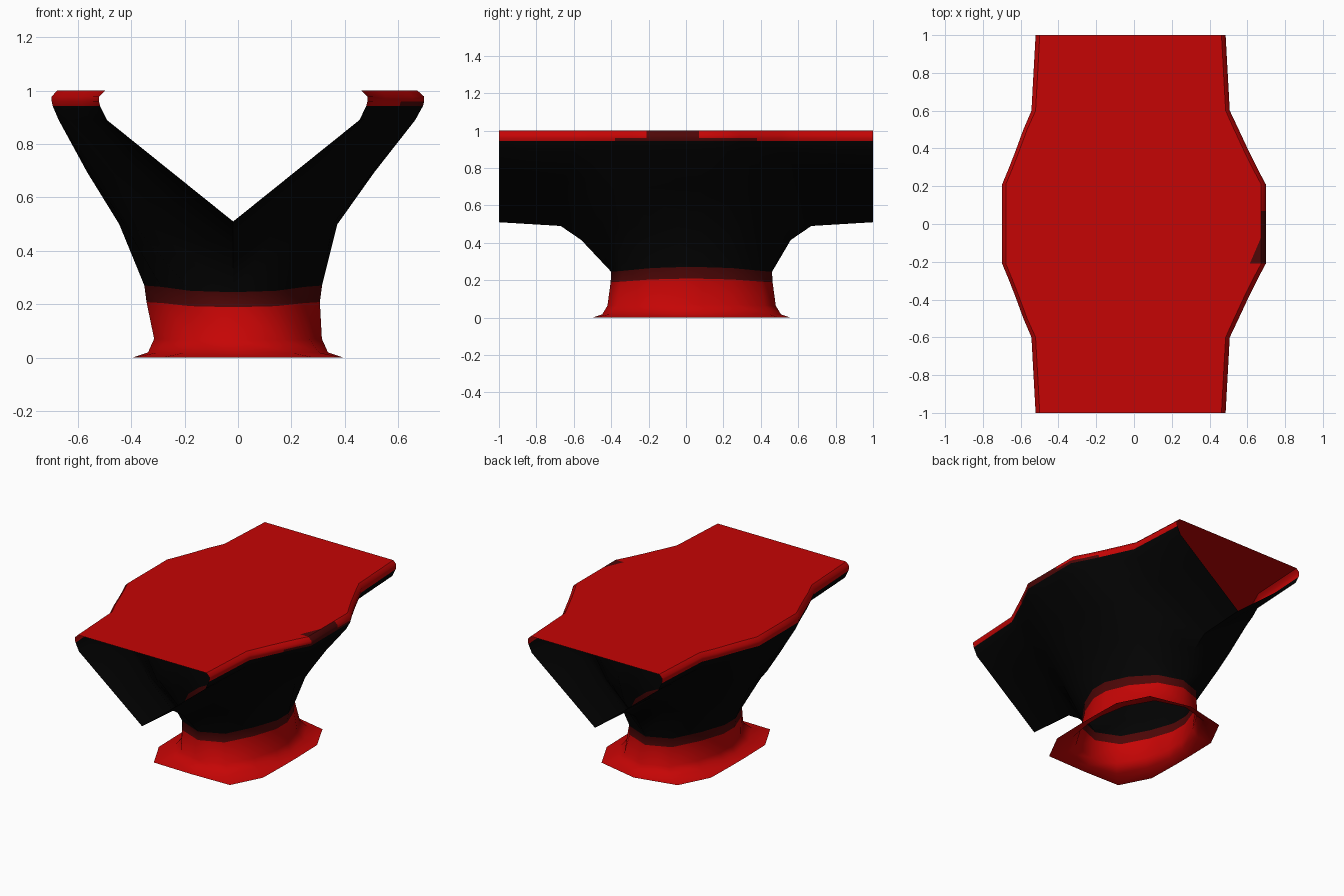
import bpy
import bmesh
import math
from mathutils import Vector

cube = bpy.data.objects.get("Cube")
if cube:
    bpy.data.objects.remove(cube, do_unlink=True)


def material(name, colour):
    mat = bpy.data.materials.new(name)
    mat.use_nodes = True
    mat.diffuse_color = (*colour, 1)
    mat.node_tree.nodes["Principled BSDF"].inputs["Base Color"].default_value = (*colour, 1)
    return mat


MATERIALS = [
    material("red", (0.56, 0.0015, 0.0015)),
    material("dark_red", (0.075, 0.002, 0.002)),
    material("black", (0.001, 0.001, 0.001)),
]
RED, DARK, BLACK = range(3)
NECK_SHIFT = 0.03    # neck sits slightly behind the middle
LEAN = -0.018        # ends and neck sit slightly to the right
PATCH = 5            # first column of the dark patch on the left rim


def mirrored(half):
    """Whole front-to-back list from its back half; odd entries are y."""
    front = [tuple(-v if i % 2 else v for i, v in enumerate(row)) for row in half]
    return front + half[::-1]


# Ribs from one end to the middle: rim x, rim y, then keel or neck x, y, z
RIBS = mirrored([
    (0.503, 1.00, 0.00, 1.00, 0.51),
    (0.525, 0.60, 0.00, 0.67, 0.49),
    (0.57, 0.50, 0.00, 0.56, 0.415),
    (0.62, 0.38, 0.00, 0.43, 0.245),
    (0.66, 0.29, 0.16, 0.37, 0.25),
    (0.698, 0.21, 0.27, 0.215, 0.265),
    (0.698, 0.07, 0.333, 0.06, 0.27),
])
# Foot outline below each neck rib: x, y
FOOT = mirrored([(0.0, 0.53), (0.285, 0.495), (0.39, 0.29), (0.395, 0.07)])
NECK_RIBS = RIBS[3:-3]

# Rings below the neck: share of neck height, spread towards the foot, x scale
FOOT_RINGS = [
    (0.77, 0.03, 0.97),
    (0.26, 0.20, 0.91),
    (0.07, 0.48, 0.93),
    (0.00, 1.00, 1.00),
]


def rib_points(rib, side):
    """Points from the rolled rim down to the keel or neck."""
    rx, ry, bx, by, bz = rib
    lower = Vector((bx, by + (NECK_SHIFT if abs(by) < 0.5 else 0), bz))
    shoulder = Vector((rx - 0.03, ry, 0.89))
    waist = shoulder.lerp(lower, 0.63)
    # Pinch above the neck, bulge where the keel turns down into it
    pinch, bulge = (0.2, 0.06) if side > 0 else (0.09, 0.09)
    waist.x += bulge * max(0, 1 - abs(abs(ry) - 0.4) / 0.22) - pinch * bx
    return [Vector((rx - 0.022, ry, 1.0)), Vector((rx, ry, 0.978)),
            Vector((rx, ry, 0.96)), Vector((rx - 0.004, ry, 0.943)),
            shoulder, shoulder.lerp(waist, 0.5), waist, lower]


def foot_points(rib, foot):
    """Points from the neck down to the flared foot."""
    fx, fy = foot
    top = Vector((rib[2], rib[3] + NECK_SHIFT, rib[4]))
    base = Vector((fx, fy + NECK_SHIFT * max(0, 1 - fx / 0.3), 0))
    points = [top]
    for share, spread, squeeze in FOOT_RINGS:
        p = top.lerp(base, spread)
        points.append(Vector((p.x * squeeze, p.y, top.z * share)))
    return points


def place(p, side):
    """Mirror a point, easing the lean out towards the widest rim and foot."""
    ease = min(1, max(0, (0.7 - abs(p.x)) / 0.15)) if p.z > 0.1 else 0
    return (p.x * side + LEAN * ease, p.y, p.z)


def add_grid(bm, columns, side, rule):
    """Skin neighbouring columns; rule(row, column) picks the colour."""
    verts = [[bm.verts.new(place(p, side)) for p in col] for col in columns]
    for c in range(len(verts) - 1):
        for r in range(len(verts[c]) - 1):
            quad = [verts[c][r], verts[c][r + 1],
                    verts[c + 1][r + 1], verts[c + 1][r]]
            face = bm.faces.new(quad if side > 0 else quad[::-1])
            face.material_index = rule(r, c)


def finish(bm, name):
    bmesh.ops.remove_doubles(bm, verts=bm.verts, dist=0.0005)
    mesh = bpy.data.meshes.new(name)
    bm.to_mesh(mesh)
    bm.free()
    for mat in MATERIALS:
        mesh.materials.append(mat)
    obj = bpy.data.objects.new(name, mesh)
    bpy.context.collection.objects.link(obj)
    bpy.ops.object.select_all(action="DESELECT")
    obj.select_set(True)
    bpy.context.view_layer.objects.active = obj
    bpy.ops.object.shade_smooth_by_angle(angle=math.radians(60))


# Hollow body with a rolled red rim, open at both ends, and its neck and foot
bm = bmesh.new()
for side in (1, -1):
    def body_colour(row, col):
        if row > 2:
            return BLACK
        lower_edge = row == 2 and 3 <= col <= 9
        patch = row < 2 and col in (PATCH, PATCH + 1)
        return DARK if side > 0 and (lower_edge or patch) else RED

    add_grid(bm, [rib_points(r, side) for r in RIBS], side, body_colour)
    add_grid(bm, [foot_points(r, f) for r, f in zip(NECK_RIBS, FOOT)], side,
             lambda row, col: DARK if row == 0 else RED)
finish(bm, "hollow_body")

# Thin flat deck across the top, with a dark corner beside the rim patch
bm = bmesh.new()
rows = []
for rib in RIBS:
    left, right = (Vector(place(rib_points(rib, s)[0], s)) for s in (1, -1))
    inner = left - Vector((0.06, 0, 0))
    rows.append([bm.verts.new(p) for p in (right, inner, left)])
for col, ((a, b, c), (d, e, f)) in enumerate(zip(rows, rows[1:])):
    bm.faces.new((a, b, e, d))
    bm.faces.new((b, f, e))
    bm.faces.new((b, c, f)).material_index = DARK if col == PATCH else RED
finish(bm, "top_deck")
